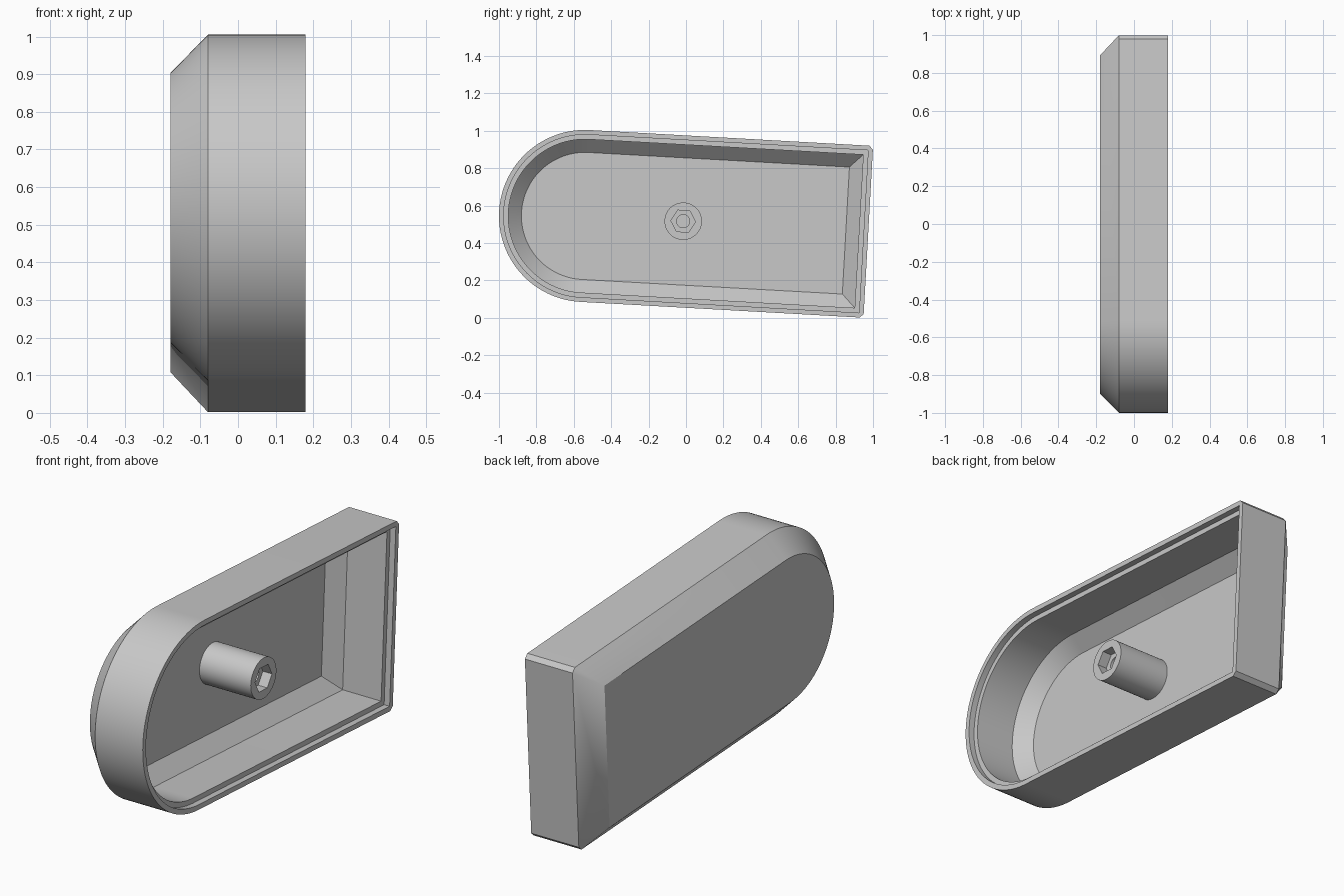
import bpy, bmesh, math
from math import sin, cos, pi, radians
from mathutils import Matrix, Vector

cube = bpy.data.objects.get("Cube")
if cube:
    bpy.data.objects.remove(cube, do_unlink=True)

TILT = radians(-3.2)      # whole outline leans slightly nose-up
RADIUS, LENGTH = 0.46, 1.517
CORNER = 0.02             # small cut on the two square corners

grey = bpy.data.materials.new("plain grey")
grey.use_nodes = True
grey.diffuse_color = (0.58, 0.58, 0.58, 1)
grey.node_tree.nodes["Principled BSDF"].inputs["Base Color"].default_value = grey.diffuse_color


def shell_outline(inset):
    """Round-nosed outline shrunk by inset, as (along, across) points."""
    r, end, c = RADIUS - inset, LENGTH - inset, max(CORNER - inset, 0)
    pts = [(r * cos(a), r * sin(a)) for a in (pi / 2 + pi * i / 64 for i in range(65))]
    return pts + [(end - c, -r), (end, c - r), (end, r - c), (end - c, r)]


def circle(r, n=48):
    return [(r * cos(2 * pi * i / n), r * sin(2 * pi * i / n)) for i in range(n)]


def hexagon(r, n=48):
    """Hexagon with as many points as the circles, so they can be bridged."""
    pts = []
    for i in range(n):
        a = 2 * pi * i / n
        d = r * cos(pi / 6) / cos(a % (pi / 3) - pi / 6)
        pts.append((d * cos(a), d * sin(a)))
    return pts


def loft(name, layers, y, z):
    """Bridge successive (outline, x) layers and cap both ends."""
    bm = bmesh.new()
    turn = Matrix.Rotation(TILT, 3, 'X')
    rings = [[bm.verts.new(turn @ Vector((x, u, v)) + Vector((0, y, z))) for u, v in pts]
             for pts, x in layers]
    for a, b in zip(rings, rings[1:]):
        n = len(a)
        for i in range(n):
            j = (i + 1) % n
            bm.faces.new((a[i], a[j], b[j], b[i]))
    bm.faces.new(rings[0])
    bm.faces.new(rings[-1])
    bmesh.ops.remove_doubles(bm, verts=bm.verts, dist=1e-5)
    bmesh.ops.recalc_face_normals(bm, faces=bm.faces)
    mesh = bpy.data.meshes.new(name)
    bm.to_mesh(mesh)
    bm.free()
    mesh.materials.append(grey)
    obj = bpy.data.objects.new(name, mesh)
    bpy.context.collection.objects.link(obj)
    bpy.ops.object.select_all(action='DESELECT')
    obj.select_set(True)
    bpy.context.view_layer.objects.active = obj
    bpy.ops.object.shade_smooth_by_angle(angle=radians(30))
    return obj


# Hollow cover: bevelled outside, stepped rim, sloped inside edge, floor
cover_steps = [(0.102, -0.18), (0, -0.08), (0, 0.18), (0.025, 0.18), (0.025, 0.15),
               (0.05, 0.15), (0.05, -0.06), (0.12, -0.13)]
loft("cover_shell", [(shell_outline(o), x) for o, x in cover_steps], -0.54, 0.545)

# Screw post: hexagonal nut pocket above a round bore
loft("screw_post", [(circle(0.1), -0.14), (circle(0.1), 0.15), (hexagon(0.066), 0.15),
                    (hexagon(0.066), 0.10), (circle(0.035), 0.10), (circle(0.035), -0.12)],
     -0.015, 0.517)
